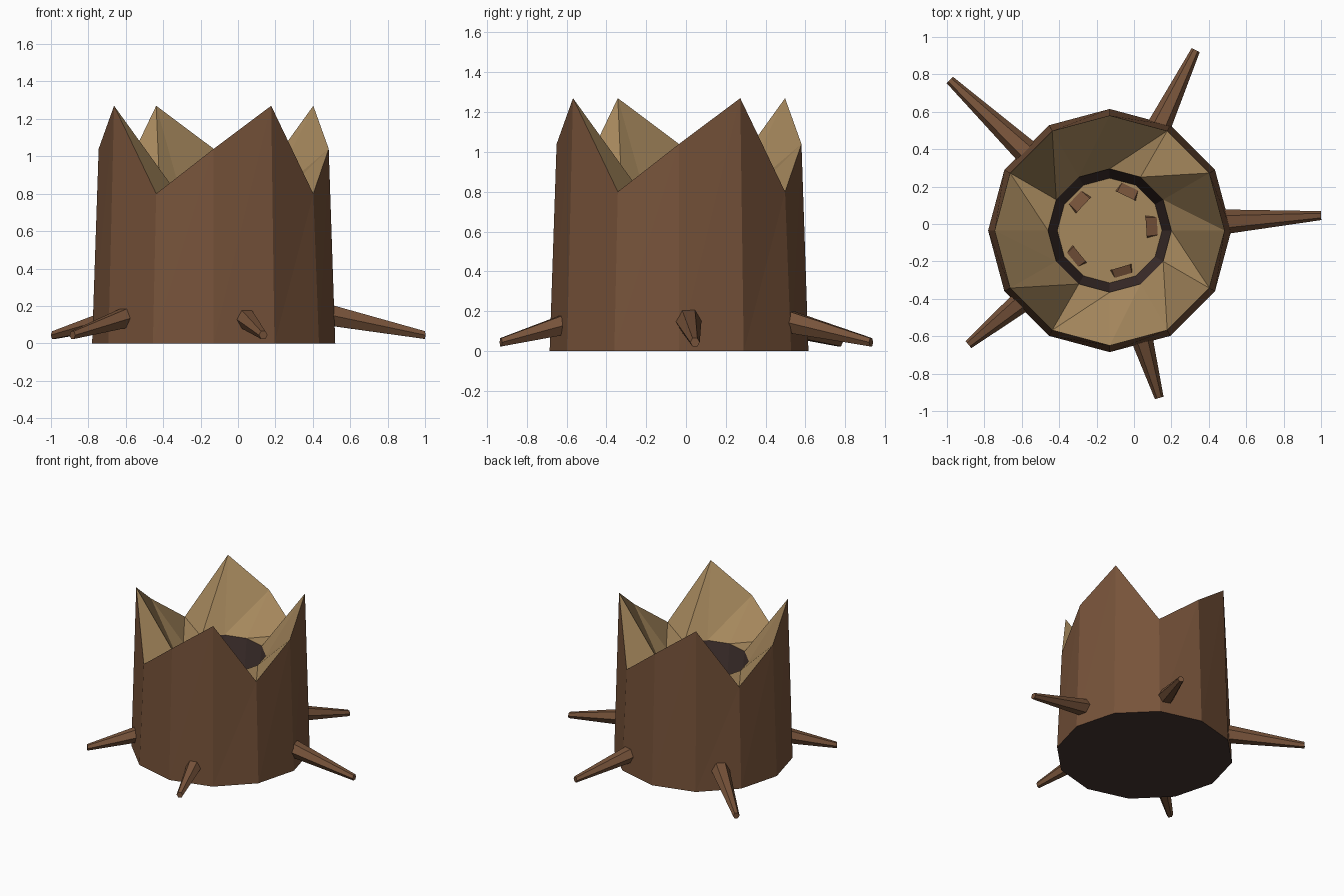
import bpy, bmesh, math
from mathutils import Vector

if "Cube" in bpy.data.objects:
    bpy.data.objects.remove(bpy.data.objects["Cube"])

CX, CY, N = -0.13, -0.035, 12


def material(name, srgb):
    lin = [((c / 255 + 0.055) / 1.055) ** 2.4 for c in srgb]
    m = bpy.data.materials.new(name)
    m.diffuse_color = (*lin, 1)
    m.use_nodes = True
    m.node_tree.nodes["Principled BSDF"].inputs["Base Color"].default_value = m.diffuse_color
    return m


BARK = material("bark brown", (119, 83, 58))
WOOD = material("inner wood tan", (166, 136, 93))
DARK = material("dark hollow", (68, 52, 49))


def finish(name, bm, mats):
    me = bpy.data.meshes.new(name)
    bm.to_mesh(me)
    bm.free()
    for m in mats:
        me.materials.append(m)
    ob = bpy.data.objects.new(name, me)
    bpy.context.collection.objects.link(ob)
    return ob


# Hollow trunk: rings from the ground up the bark, over the jagged rim, into the hollow
bm = bmesh.new()


def ring(radius, heights):
    verts = []
    for i in range(N):
        a = math.tau * i / N
        verts.append(bm.verts.new((CX + radius * math.cos(a), CY + radius * math.sin(a),
                                   heights[i % len(heights)])))
    return verts


base = ring(0.65, [0])
rim = ring(0.615, [1.04, 1.27, 0.8])   # shoulder, peak, valley
lip = ring(0.33, [0.76])
floor = ring(0.28, [0.31])


def bridge(lower, upper, mat):
    for i in range(N):
        j = (i + 1) % N
        for tri in ((lower[i], lower[j], upper[j]), (lower[i], upper[j], upper[i])):
            bm.faces.new(tri).material_index = mat


bridge(base, rim, 0)
bridge(rim, lip, 1)
bridge(lip, floor, 2)
bm.faces.new(floor).material_index = 1
bm.faces.new(base[::-1]).material_index = 2
finish("trunk", bm, [BARK, WOOD, DARK])


# Tapered six-sided roots sloping down to the ground
def root(name, start, tip):
    a, b = Vector((*start, 0.24)), Vector((*tip, 0.044))
    out = Vector((b.x - a.x, b.y - a.y, 0)).normalized()
    side = Vector((-out.y, out.x, 0))
    up = out.cross(side)
    bm = bmesh.new()
    rings = []
    for p, r in ((a, 0.1), (b, 0.024)):
        rings.append([bm.verts.new(p + side * r * math.cos(k * math.pi / 3)
                                   + up * r * math.sin(k * math.pi / 3)) for k in range(6)])
    for k in range(6):
        j = (k + 1) % 6
        bm.faces.new((rings[0][k], rings[0][j], rings[1][j], rings[1][k]))
    bm.faces.new(rings[0][::-1])
    bm.faces.new(rings[1])
    bmesh.ops.recalc_face_normals(bm, faces=bm.faces)
    finish(name, bm, [BARK])


root("root_right", (0.065, -0.015), (1.0, 0.045))
root("root_back", (-0.045, 0.15), (0.33, 0.93))
root("root_back_left", (-0.27, 0.1), (-0.985, 0.77))
root("root_front_left", (-0.29, -0.16), (-0.885, -0.645))
root("root_front", (-0.07, -0.23), (0.135, -0.93))
